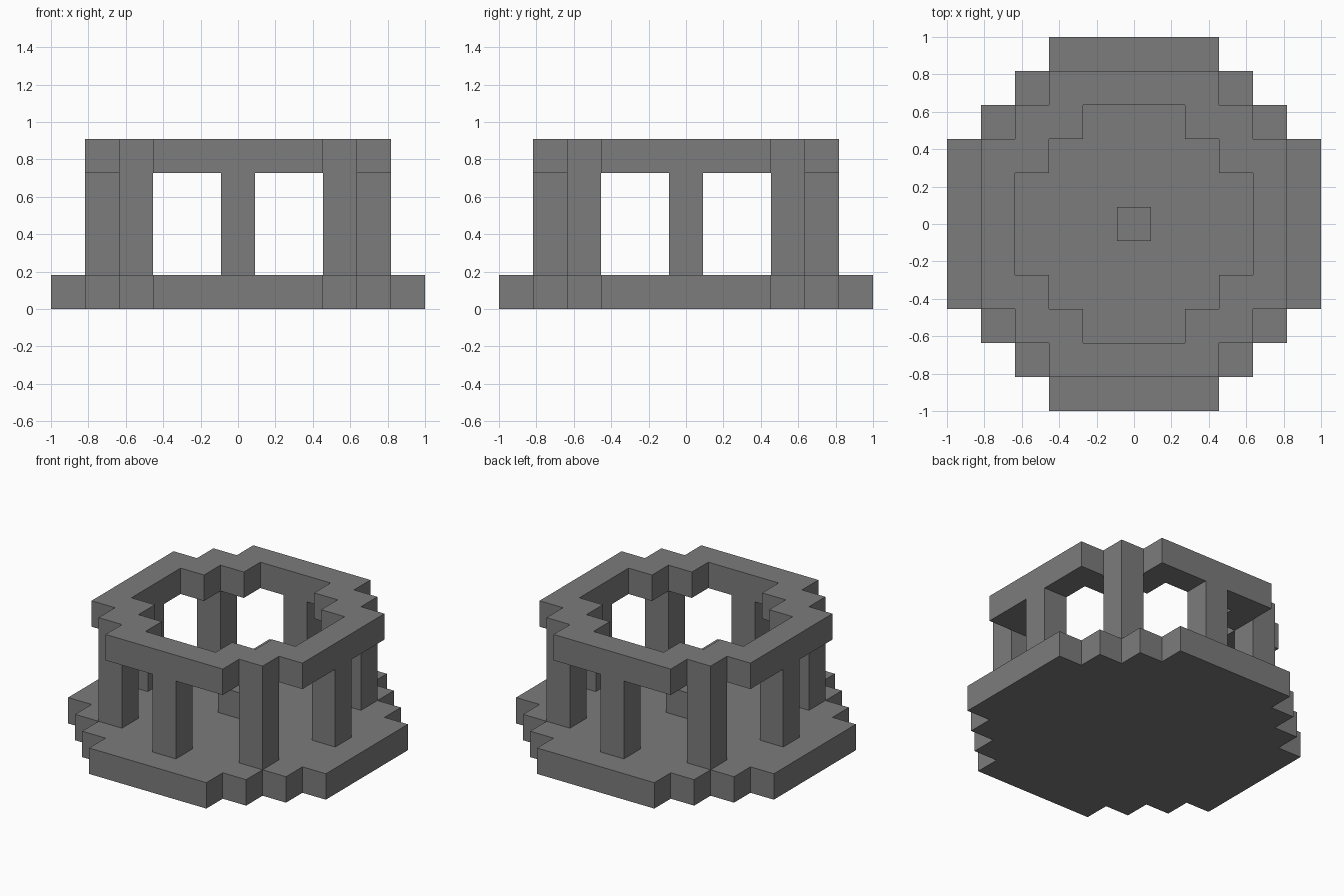
import bpy, bmesh

# Remove the default cube
cube = bpy.data.objects.get("Cube")
if cube:
    bpy.data.objects.remove(cube, do_unlink=True)

U = 2 / 11  # one block

stone = bpy.data.materials.new("grey_stone")
stone.use_nodes = True
GREY = (0.2, 0.2, 0.2, 1)
stone.diffuse_color = GREY
stone.node_tree.nodes["Principled BSDF"].inputs["Base Color"].default_value = GREY


def stepped_outline(steps, arm):
    """Stepped round outline in blocks: each arm reaches arm + steps."""
    quarter = []
    for i in range(steps + 1):
        x, y = arm + steps - i, arm + i
        quarter.append((x, y))
        if i < steps:
            quarter.append((x - 1, y))
    points = []
    for _ in range(4):
        points += quarter
        quarter = [(-y, x) for x, y in quarter]
    return points


def finish(name, bm):
    bmesh.ops.recalc_face_normals(bm, faces=bm.faces)
    mesh = bpy.data.meshes.new(name)
    bm.to_mesh(mesh)
    bm.free()
    mesh.materials.append(stone)
    obj = bpy.data.objects.new(name, mesh)
    bpy.context.collection.objects.link(obj)
    return obj


def slab(name, outlines, bottom, height):
    """Extrude an outline, with an optional second outline as the hole."""
    bm = bmesh.new()
    edges = []
    for outline in outlines:
        verts = [bm.verts.new((x * U, y * U, bottom * U)) for x, y in outline]
        edges += [bm.edges.new((verts[i - 1], verts[i])) for i in range(len(verts))]
    bmesh.ops.triangle_fill(bm, edges=edges, use_beauty=True, normal=(0, 0, 1))
    top = bmesh.ops.extrude_face_region(bm, geom=bm.faces[:])["geom"]
    moved = [v for v in top if isinstance(v, bmesh.types.BMVert)]
    bmesh.ops.translate(bm, verts=moved, vec=(0, 0, height * U))
    return finish(name, bm)


def block(name, x, y, bottom, height):
    """One-block-wide upright box."""
    bm = bmesh.new()
    bmesh.ops.create_cube(bm, size=U)
    bmesh.ops.scale(bm, vec=(1, 1, height), verts=bm.verts)
    bmesh.ops.translate(bm, vec=(x * U, y * U, (bottom + height / 2) * U), verts=bm.verts)
    return finish(name, bm)


# Floor and roof ring
slab("floor", [stepped_outline(3, 2.5)], 0, 1)
slab("roof_ring", [stepped_outline(2, 2.5), stepped_outline(2, 1.5)], 4, 1)

# Pillars around the ring
for s in (-1, 1):
    block("side_pillar", 4 * s, 0, 1, 3)
    block("end_pillar", 0, 4 * s, 1, 3)
    for t in (-1, 1):
        block("corner_pillar", 3 * s, 3 * t, 1, 3)

# Central pedestal
block("pedestal", 0, 0, 1, 1)
